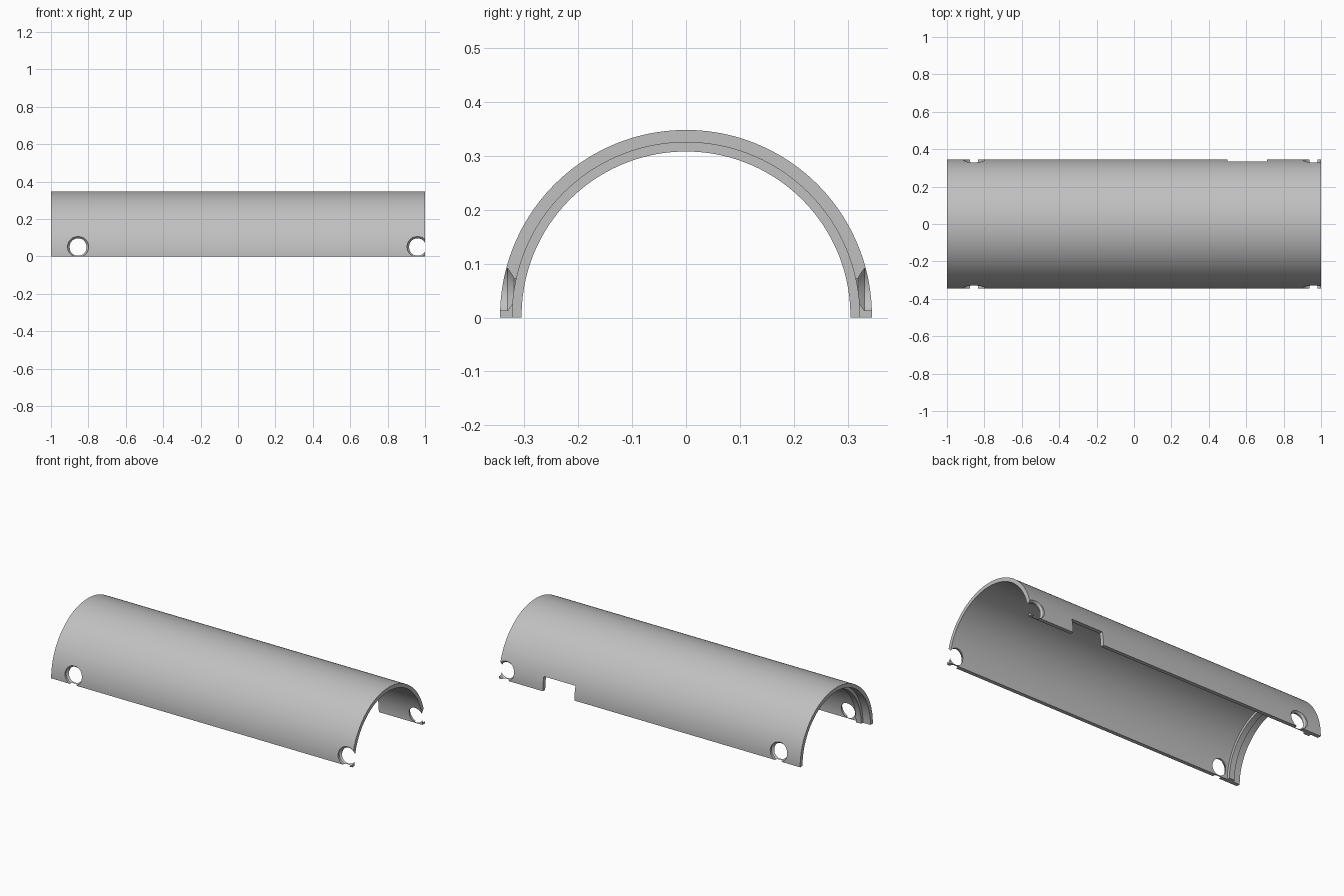
import bpy, bmesh, math

if "Cube" in bpy.data.objects:
    bpy.data.objects.remove(bpy.data.objects["Cube"])

CZ = 0.003          # height of the tube axis
SEG = 96            # segments in the half circle


def new_object(name, bm):
    bmesh.ops.recalc_face_normals(bm, faces=bm.faces)
    mesh = bpy.data.meshes.new(name)
    bm.to_mesh(mesh)
    bm.free()
    obj = bpy.data.objects.new(name, mesh)
    bpy.context.collection.objects.link(obj)
    return obj


def loft(name, rings, closed_ring=True):
    """Skin a list of point rings and cap both ends."""
    bm = bmesh.new()
    rows = [[bm.verts.new(p) for p in ring] for ring in rings]
    n = len(rows[0])
    for a, b in zip(rows, rows[1:]):
        for i in range(n):
            j = (i + 1) % n
            bm.faces.new((a[i], a[j], b[j], b[i]))
    bm.faces.new(rows[0])
    bm.faces.new(rows[-1])
    return new_object(name, bm)


# Wall section (x, radius): socket recess and stop lip at the left end
section = [(-1, 0.345), (1, 0.345), (1, 0.322), (-0.915, 0.322),
           (-0.915, 0.305), (-0.95, 0.305), (-0.95, 0.322), (-1, 0.322)]
rings = [[(x, r, 0) for x, r in section]]
for k in range(SEG + 1):
    a = math.pi * k / SEG
    rings.append([(x, r * math.cos(a), CZ + r * math.sin(a)) for x, r in section])
rings.append([(x, -r, 0) for x, r in section])
shell = loft("half_pipe_shell", rings)

# Countersunk cross holes (y, radius), cut through both walls
half = [(0.319, 0.045), (0.331, 0.056), (0.45, 0.056)]
profile = [(-y, r) for y, r in reversed(half)] + half
cutters = []
for hx in (-0.855, 0.96):
    cutters.append(loft("hole_cutter", [
        [(hx + r * math.cos(t * math.tau / 48), y, 0.052 + r * math.sin(t * math.tau / 48))
         for t in range(48)] for y, r in profile]))

# Rectangular notch in the rear wall
cutters.append(loft("notch_cutter", [
    [(x, y, z) for x, z in ((0.5, -0.1), (0.71, -0.1), (0.71, 0.085), (0.5, 0.085))]
    for y in (0.2, 0.45)]))

bpy.context.view_layer.objects.active = shell
shell.select_set(True)
for c in cutters:
    mod = shell.modifiers.new("cut", 'BOOLEAN')
    mod.operation = 'DIFFERENCE'
    mod.solver = 'EXACT'
    mod.object = c
    bpy.ops.object.modifier_apply(modifier=mod.name)
    bpy.data.objects.remove(c)

# Single grey plastic colour
grey = bpy.data.materials.new("light_grey")
grey.diffuse_color = (0.53, 0.53, 0.53, 1)
grey.use_nodes = True
grey.node_tree.nodes["Principled BSDF"].inputs["Base Color"].default_value = grey.diffuse_color
shell.data.materials.clear()
shell.data.materials.append(grey)
bpy.ops.object.shade_smooth_by_angle(angle=math.radians(30))
